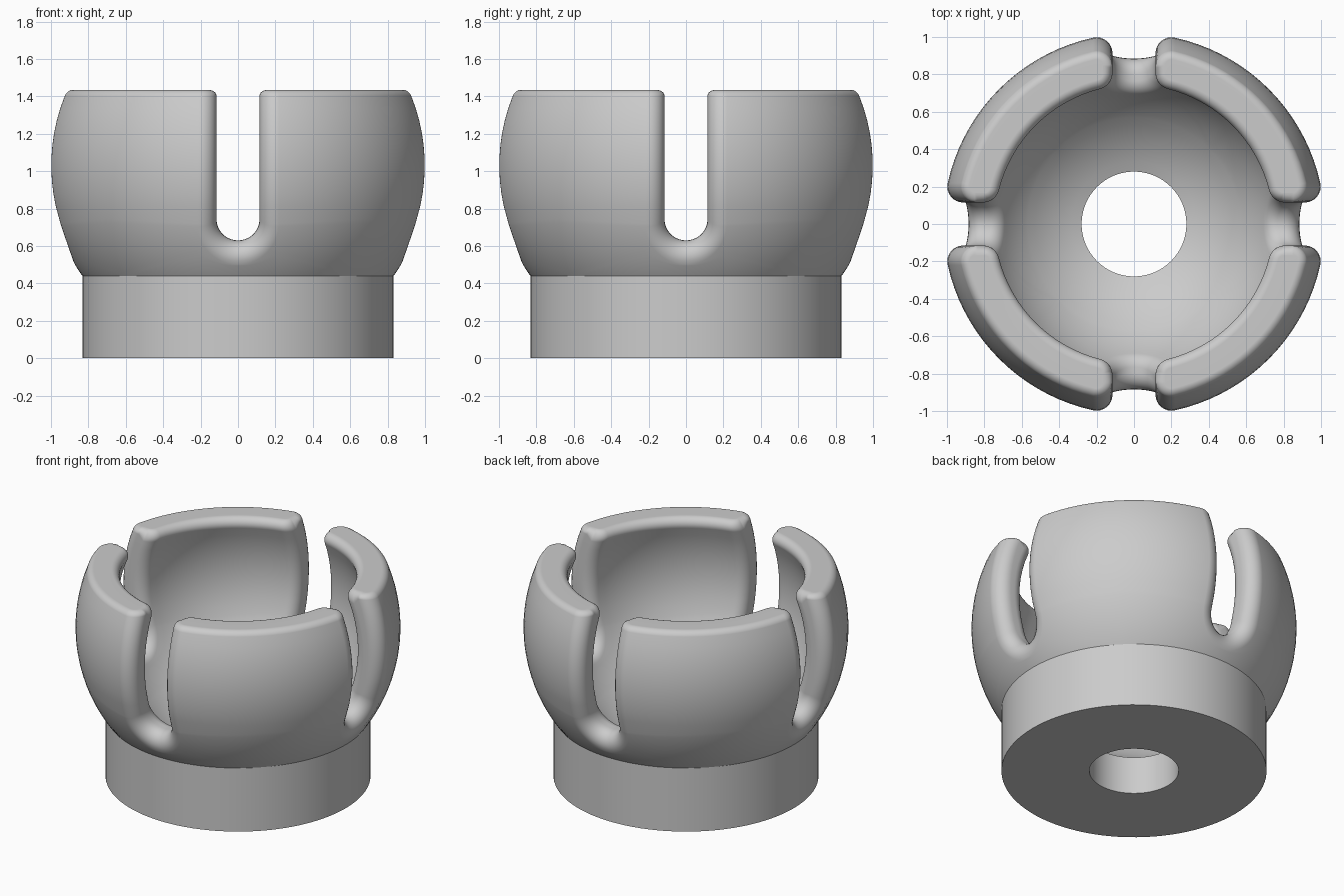
import bpy, bmesh
from math import sin, cos, pi, sqrt, asin, atan2, hypot, radians
from mathutils import Vector, Matrix

if "Cube" in bpy.data.objects:
    bpy.data.objects.remove(bpy.data.objects["Cube"])

# Main dimensions
CENTRE = 1.03        # height of the ball centre
R_OUT, R_IN = 1.02, 0.82
TOP, COLLAR = 1.435, 0.44
SLOT, SLOT_Z = 0.115, 0.745   # slot half width, centre of its round end
ROUND_SLOT, ROUND_TOP = 0.085, 0.05
HOLE = 0.28
ARC, STRAIGHT, LIP, FILLET, SPREAD = 24, 10, 8, 8, 9


def ring(radius, z):
    return sqrt(radius ** 2 - (z - CENTRE) ** 2)


def polar(r, theta, z):
    return Vector((r * sin(theta), r * cos(theta), z))


def row(centre, to_wall, to_shell, rnd, radius, theta_end, z_end):
    """Rounded slot edge, then the shell out to its border."""
    pts = [centre + rnd * to_wall.slerp(to_shell, j / FILLET) for j in range(FILLET + 1)]
    p = pts[-1]
    theta = atan2(p.x, p.y)
    for j in range(1, SPREAD + 1):
        f = j / SPREAD
        z = p.z + (z_end - p.z) * f
        pts.append(polar(ring(radius, z), theta + (theta_end - theta) * f, z))
    return pts


def level_row(radius, z, shrink, side):
    """Row at one height, beside the straight part of the slot."""
    rnd = ROUND_SLOT - shrink
    x = SLOT + shrink + rnd
    y = sqrt((ring(radius, z) - side * rnd) ** 2 - x * x)
    out = Vector((x, y, 0)).normalized() * side
    return row(Vector((x, y, z)), Vector((-1, 0, 0)), out, rnd, radius, pi / 4, z)


def shell(radius, side):
    """Half of one jaw: side is 1 for the outside, -1 for the inside."""
    rows = []
    middle = Vector((0, 0, CENTRE))
    inset = radius - side * ROUND_SLOT
    # Around the round end of the slot
    for i in range(ARC + 1):
        phi = pi / 2 * (i / ARC - 1)
        n = Vector((cos(phi), 0, sin(phi)))
        if i == 0:
            n.x = 0
        c = n * (SLOT + ROUND_SLOT) + Vector((0, 0, SLOT_Z))
        c.y = sqrt(inset ** 2 - c.x ** 2 - (c.z - CENTRE) ** 2)
        f = 2 * i / ARC
        rows.append(row(c, -n, (c - middle).normalized() * side, ROUND_SLOT, radius,
                        pi / 4 * min(f, 1),
                        COLLAR + (SLOT_Z - COLLAR) * max(f - 1, 0)))
    # Rounded lip, tangent to the shell and to the flat top
    zc = TOP - ROUND_TOP
    reach = radius - side * ROUND_TOP
    rc = ring(reach, zc)
    tilt = asin((zc - CENTRE) / reach)
    start = tilt if side > 0 else pi + tilt
    z_lip = zc + ROUND_TOP * sin(start)
    for i in range(1, STRAIGHT):
        rows.append(level_row(radius, SLOT_Z + (z_lip - SLOT_Z) * i / STRAIGHT, 0, side))
    for k in range(LIP + 1):
        a = start + (pi / 2 - start) * k / LIP
        r, z = rc + ROUND_TOP * cos(a), zc + ROUND_TOP * sin(a)
        shrink = ROUND_TOP * (1 - cos(pi / 2 * k / LIP))
        rows.append(level_row(hypot(r, z - CENTRE), z, shrink, side))
    return rows


def base():
    """Collar, underside, bore and the bowl floor, as one eighth of a lathe."""
    bowl_z = CENTRE - sqrt(R_IN ** 2 - HOLE ** 2)
    profile = [(ring(R_OUT, COLLAR), COLLAR), (ring(R_OUT, COLLAR), 0), (HOLE, 0)]
    steps = 6
    low, high = asin(HOLE / R_IN), asin(ring(R_IN, COLLAR) / R_IN)
    profile.append((HOLE, bowl_z))
    for i in range(1, steps + 1):
        a = low + (high - low) * i / steps
        profile.append((R_IN * sin(a), CENTRE - R_IN * cos(a)))
    half = ARC // 2
    return [[polar(r, pi / 4 * i / half, z) for i in range(half + 1)] for r, z in profile]


outer, inner = shell(R_OUT, 1), shell(R_IN, -1)
patches = [outer, inner,
           [[r[0] for r in outer], [r[0] for r in inner]],   # slot wall
           [outer[-1], inner[-1]],                           # flat top
           base()]

# Repeat the eighth by mirroring and quarter turns, then weld
bm = bmesh.new()
for turn in range(4):
    for flip in (1, -1):
        m = Matrix.Rotation(turn * pi / 2, 4, 'Z') @ Matrix.Diagonal((flip, 1, 1, 1))
        for grid in patches:
            vs = [[bm.verts.new(m @ p) for p in line] for line in grid]
            for a, b in zip(vs, vs[1:]):
                for j in range(len(a) - 1):
                    bm.faces.new((a[j], a[j + 1], b[j + 1], b[j]))
bmesh.ops.remove_doubles(bm, verts=bm.verts, dist=0.0003)
bmesh.ops.recalc_face_normals(bm, faces=bm.faces)
mesh = bpy.data.meshes.new("ball_socket")
bm.to_mesh(mesh)
bm.free()
socket = bpy.data.objects.new("ball_socket", mesh)
bpy.context.collection.objects.link(socket)

# Plain grey material
grey = bpy.data.materials.new("plain grey")
grey.use_nodes = True
colour = (0.6, 0.6, 0.6, 1)
grey.diffuse_color = colour
grey.node_tree.nodes["Principled BSDF"].inputs["Base Color"].default_value = colour
mesh.materials.append(grey)

# Smooth shading with crisp collar and bore edges
bpy.ops.object.select_all(action='DESELECT')
socket.select_set(True)
bpy.context.view_layer.objects.active = socket
bpy.ops.object.shade_smooth_by_angle(angle=radians(25))
weighted = socket.modifiers.new("even_shading", 'WEIGHTED_NORMAL')
weighted.keep_sharp = True
